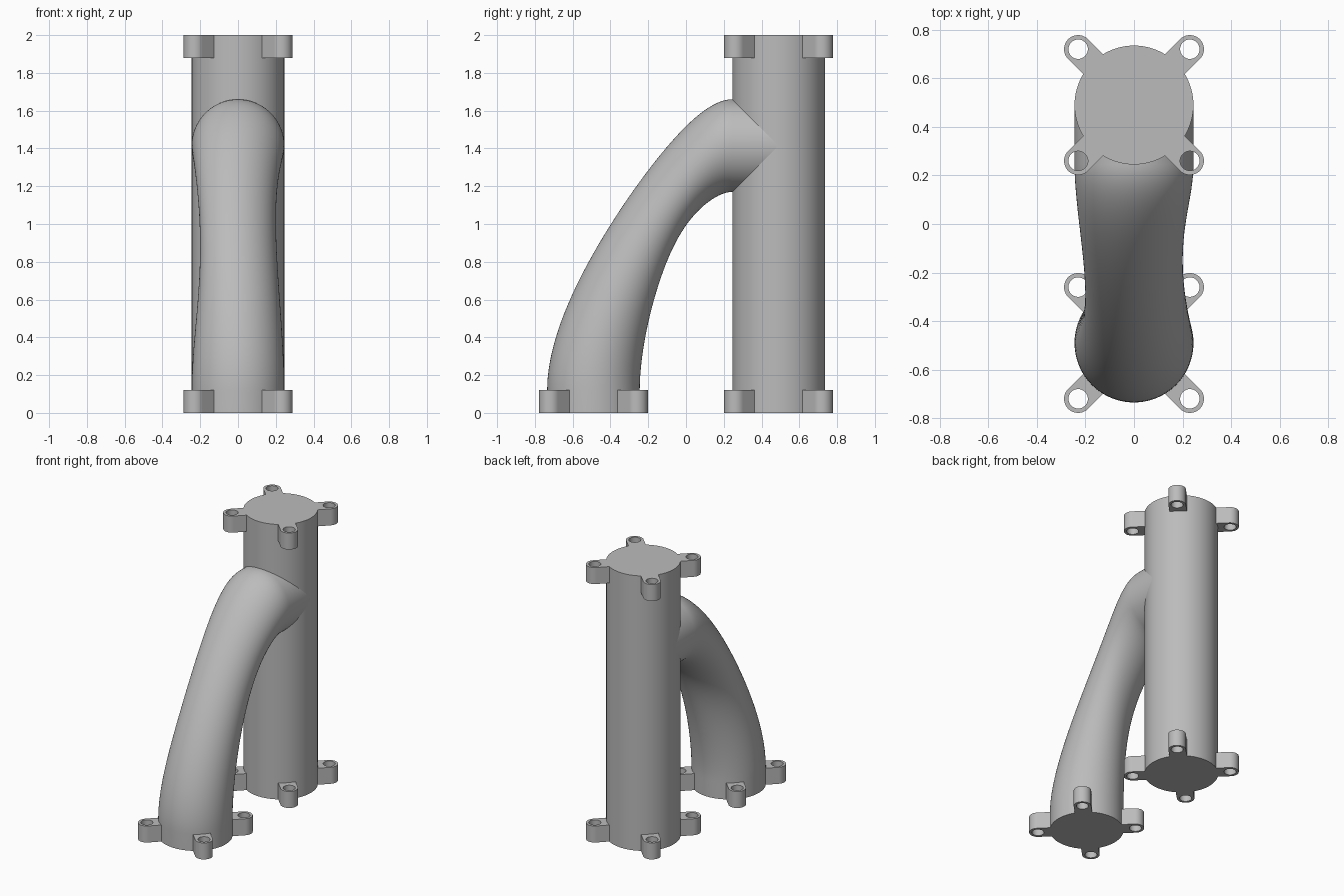
import bpy, bmesh
from math import sin, cos, pi, radians, sqrt
from mathutils import Vector

cube = bpy.data.objects.get("Cube")
if cube:
    bpy.data.objects.remove(cube, do_unlink=True)

R = 0.245            # pipe radius
OFF = 0.49           # distance of each pipe foot from the middle
HEIGHT = 2.0
JOIN_Z = 1.415       # height of the branch axis at the joint
FLANGE = 0.12        # height of the bolt lugs
SEG = 72

grey = bpy.data.materials.new("plain_grey")
grey.use_nodes = True
colour = (0.5, 0.5, 0.5, 1)
grey.diffuse_color = colour
grey.node_tree.nodes["Principled BSDF"].inputs["Base Color"].default_value = colour


def loft(name, rings, loop=False):
    """Skin closed rings of points; cap the ends, or close them into a loop."""
    bm = bmesh.new()
    rows = [[bm.verts.new(p) for p in ring] for ring in rings]
    pairs = list(zip(rows, rows[1:]))
    if loop:
        pairs.append((rows[-1], rows[0]))
    else:
        bm.faces.new(rows[0])
        bm.faces.new(rows[-1])
    for a, b in pairs:
        n = len(a)
        for i in range(n):
            j = (i + 1) % n
            bm.faces.new((a[i], a[j], b[j], b[i]))
    bmesh.ops.recalc_face_normals(bm, faces=bm.faces)
    mesh = bpy.data.meshes.new(name)
    bm.to_mesh(mesh)
    bm.free()
    mesh.materials.append(grey)
    obj = bpy.data.objects.new(name, mesh)
    bpy.context.collection.objects.link(obj)
    bpy.ops.object.select_all(action='DESELECT')
    obj.select_set(True)
    bpy.context.view_layer.objects.active = obj
    bpy.ops.object.shade_smooth_by_angle(angle=radians(35))
    return obj


angles = [2 * pi * i / SEG for i in range(SEG)]


def flat_ring(y, z):
    return [Vector((R * cos(a), y + R * sin(a), z)) for a in angles]


# Straight upright pipe
loft("main_pipe", [flat_ring(OFF, 0), flat_ring(OFF, HEIGHT)])

# Curved branch: a slightly twisted blend from the foot to the joint
TWIST = radians(-70)
STEPS = 48


def joint_ring(y):
    return [Vector((R * cos(a + TWIST), y, JOIN_Z - R * sin(a + TWIST))) for a in angles]


foot, joint = flat_ring(-OFF, FLANGE), joint_ring(R)


def blend_ring(t):
    ring = []
    for a, p, q in zip(angles, foot, joint):
        side = sin(a + TWIST / 2)
        h1 = p + Vector((0, 0, 0.49 - 0.08 * side))
        h2 = q - Vector((0, 0.26 - 0.06 * side, 0))
        u = 1 - t
        ring.append(u**3 * p + 3 * u * u * t * h1 + 3 * u * t * t * h2 + t**3 * q)
    return ring


rings = [flat_ring(-OFF, 0)]
rings += [blend_ring(i / STEPS) for i in range(STEPS + 1)]
rings.append(joint_ring(OFF - 0.01))
loft("branch_pipe", rings)

# Bolt lugs: rounded arm with a through hole
LUG, HOLE, REACH = 0.058, 0.04, 0.23


def lug(name, y, z, turn):
    centre = REACH * sqrt(2)
    inward = centre - 0.22

    def ring(outer, height):
        pts = []
        for a in angles:
            r = HOLE
            if outer:
                r = LUG
                if cos(a) < -0.001:
                    r = min(LUG / max(abs(sin(a)), 0.001), inward / -cos(a))
            u, v = centre + r * cos(a), r * sin(a)
            pts.append((u * cos(turn) - v * sin(turn),
                        y + u * sin(turn) + v * cos(turn), height))
        return pts

    top = z + FLANGE
    loft(name, [ring(False, z), ring(True, z), ring(True, top), ring(False, top)], loop=True)


for place, y, z in (("main_foot", OFF, 0), ("main_top", OFF, HEIGHT - FLANGE),
                    ("branch_foot", -OFF, 0)):
    for k in range(4):
        lug(f"{place}_lug_{k + 1}", y, z, pi / 4 + k * pi / 2)
